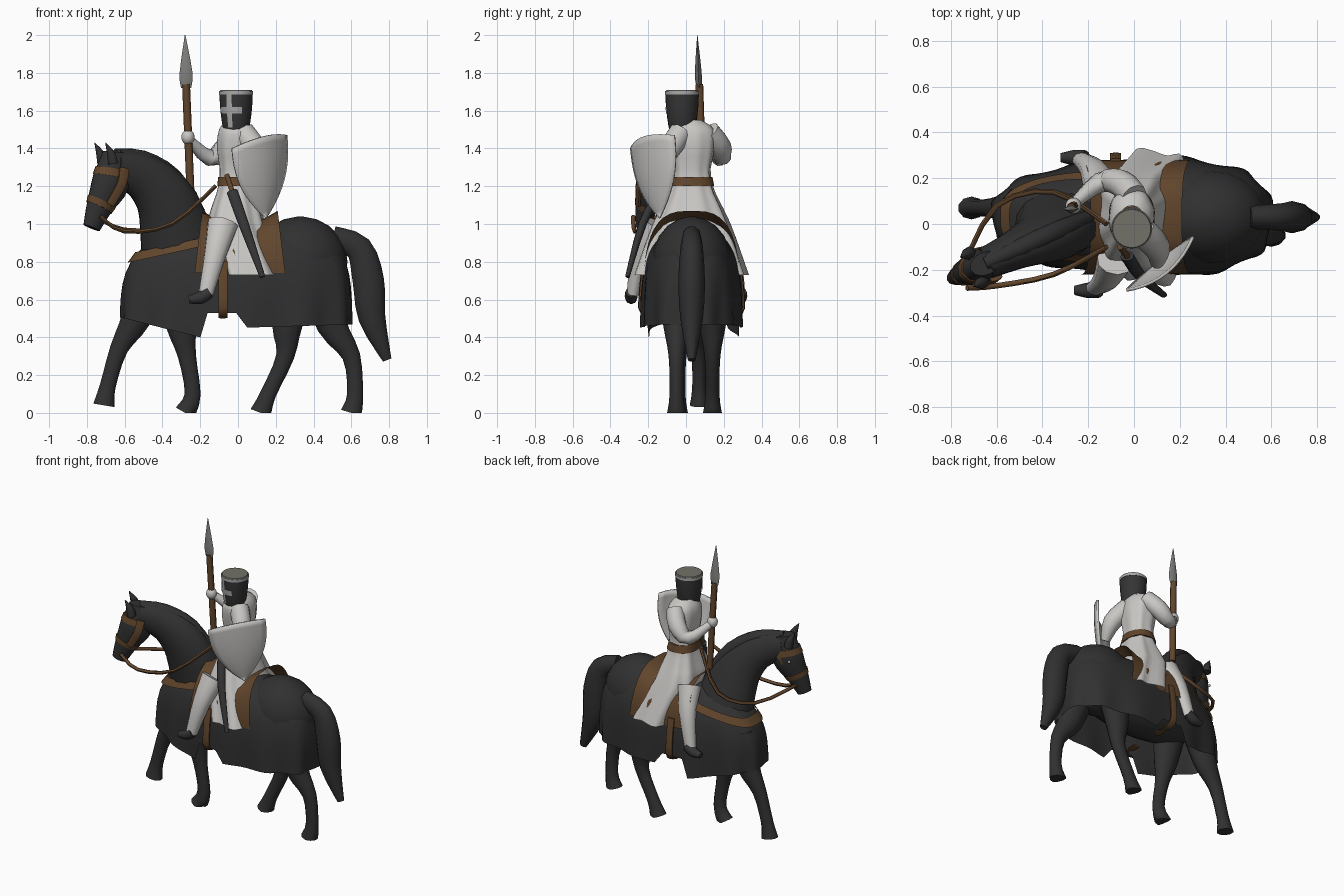
import bpy
import bmesh
from math import sin, cos, pi, tau, radians, copysign
from mathutils import Vector

default_cube = bpy.data.objects.get("Cube")
if default_cube:
    bpy.data.objects.remove(default_cube, do_unlink=True)


def material(name, red, green, blue):
    made = bpy.data.materials.new(name)
    made.use_nodes = True
    made.diffuse_color = (red, green, blue, 1)
    shader = made.node_tree.nodes["Principled BSDF"]
    shader.inputs["Base Color"].default_value = made.diffuse_color
    return made


BLACK = material("horse black", .03, .03, .03)
LEATHER = material("brown leather", .12, .06, .025)
WHITE = material("white cloth", .58, .57, .55)
STEEL = material("pale steel", .4, .4, .4)
SPEAR = material("dull spear metal", .22, .22, .21)
IRON = material("dark iron", .035, .035, .035)
CAP = material("olive grey metal", .17, .17, .14)


def grid(name, paint, rows, closed=True, caps=True):
    """Skin a mesh over rows of points; closed wraps each row, caps fills the ends."""
    bm = bmesh.new()
    verts = [[bm.verts.new(point) for point in row] for row in rows]
    count = len(rows[0])
    for row, following in zip(verts, verts[1:]):
        for i in range(count if closed else count - 1):
            j = (i + 1) % count
            bm.faces.new((row[i], row[j], following[j], following[i]))
    if closed and caps:
        bm.faces.new(verts[0])
        bm.faces.new(verts[-1])
    bmesh.ops.recalc_face_normals(bm, faces=bm.faces[:])
    for face in bm.faces:
        face.smooth = True
    for edge in bm.edges:
        edge.smooth = edge.calc_face_angle(0) < radians(60)
    mesh = bpy.data.meshes.new(name)
    bm.to_mesh(mesh)
    bm.free()
    mesh.materials.append(paint)
    made = bpy.data.objects.new(name, mesh)
    bpy.context.collection.objects.link(made)
    return made


def steps(count, start=0, end=1):
    return [start + (end - start) * i / count for i in range(count + 1)]


def rounded(value, power):
    return copysign(abs(value) ** power, value)


def sample(values, t):
    """Smooth curve through evenly spaced values, with t from start to end."""
    last = len(values) - 1
    i = min(int(t * last), last - 1)
    f = t * last - i
    a, b, c, d = (values[min(max(k, 0), last)] for k in (i - 1, i, i + 1, i + 2))
    return b + ((c - a) + (a * 2 - b * 5 + c * 4 - d + ((b - c) * 3 + d - a) * f) * f) * (f / 2)


def tube(name, paint, path, radii, flat=1, side=(0, 1, 0), sides=10):
    """Loft ellipses along a smooth path, kept above ground; flat is depth over width."""
    path = [Vector(point) for point in path]
    times = steps(3 * len(path) - 3)
    centres = [sample(path, t) for t in times]
    rows = []
    for k, centre in enumerate(centres):
        along = (centres[min(k + 1, len(centres) - 1)] - centres[max(k - 1, 0)]).normalized()
        across = Vector(side)
        across = (across - along * across.dot(along)).normalized()
        depth = across.cross(along) * flat
        radius = sample(radii, times[k])
        row = [centre + (across * cos(a) + depth * sin(a)) * radius for a in steps(sides, 0, tau)[:-1]]
        rows.append([(x, y, max(0, z)) for x, y, z in row])
    return grid(name, paint, rows)


def stack(name, paint, centre, heights, widths, depths, folds=0, trail=0, square=0, caps=True):
    """Level ovals over smooth profiles; lower down they fold, square off and drift back."""
    rows = []
    for t in steps(15):
        z = sample(heights, t)
        x = centre[0] + trail * max(0, 1 - z)
        power = 1 - square * t
        row = []
        for a in steps(48, 0, tau)[:-1]:
            wave = 1 + folds * t * sin(a * 8)
            row.append((x + sample(widths, t) * wave * rounded(cos(a), power),
                        centre[1] + sample(depths, t) * wave * rounded(sin(a), power), z))
        rows.append(row)
    return grid(name, paint, rows, caps=caps)


def ball(name, paint, centre, size):
    rows = [[(centre[0] + size[0] * sin(b) * cos(a), centre[1] + size[1] * sin(b) * sin(a),
              centre[2] + size[2] * cos(b)) for a in steps(20, 0, tau)[:-1]]
            for b in steps(10, .05, pi - .05)]
    return grid(name, paint, rows)


# Horse cloth: rounded outline narrowing to the back, with a split hem
MIDDLE = .03
SIDES = (("left", -1), ("right", 1))


def body_point(angle, z, out=0):
    narrowing = min(1, max(0, (z - .45) / .54)) ** 4
    front, back = -.62 + .3 * narrowing, .6 - .16 * narrowing
    half_width = .26 * (1.05 - narrowing) ** .5
    swell = out + .035 * sin(angle * 11) * max(0, .8 - z)
    x = (front + back) / 2 + ((back - front) / 2 + swell) * rounded(cos(angle), .85)
    taper = min(1, .8 + .3 * max(0, x + .6))
    return Vector((x, MIDDLE + (half_width + swell) * taper * rounded(sin(angle), .65), z))


def hem_height(x):
    if x < -.2:
        return .5 - .25 * (x + .6)
    return .53 if x < 0 else .45 + .03 * x


around = steps(96, 0, tau)[:-1]
rows = [[body_point(a, .8 + (hem_height(body_point(a, .5).x) - .8) * t) for a in around]
        for t in steps(5, 1, 0)]
rows += [[body_point(a, z) for a in around] for z in steps(6, .82, .99)]
rows.append([body_point(a, .99).lerp(Vector((.05, MIDDLE, 1)), .9) for a in around])
grid("horse_cloth", BLACK, rows, caps=False)
ball("horse_rump", BLACK, (.33, MIDDLE, .8), (.25, .21, .24))
ball("horse_belly", BLACK, (0, MIDDLE, .73), (.5, .19, .2))

# Neck, head, ears and mane on a plane turned to the left
ACROSS = Vector((-.45, 1, 0)).normalized()


def turned(x, z, out=0):
    return Vector((x, .45 * x + .12, z)) + ACROSS * out


HEAD = [turned(-.65, 1.38), turned(-.67, 1.23), turned(-.73, 1.1), turned(-.775, .98)]
HEAD_RADII = (.05, .077, .055, .035)
tube("horse_neck", BLACK, [(-.3, .03, .8), turned(-.37, 1.1), turned(-.5, 1.25), turned(-.65, 1.3)],
     (.155, .12, .09, .07), flat=1.4, sides=14)
tube("horse_head", BLACK, HEAD, HEAD_RADII, flat=1.4, side=ACROSS, sides=12)
tube("mane", BLACK, [turned(-.65, 1.37), turned(-.5, 1.35), turned(-.34, 1.25), turned(-.2, 1.06)],
     (.03, .04, .045, .03))

# Bridle, ears and eyes follow the head
for name, place in (("browband", .25), ("noseband", .66)):
    band = (place - .04, place + .04)
    tube(name, LEATHER, [sample(HEAD, t) for t in band],
         [sample(HEAD_RADII, t) * 1.06 for t in band], flat=1.4, side=ACROSS, sides=12)
for name, s in SIDES:
    cheek = [sample(HEAD, t) + ACROSS * s * sample(HEAD_RADII, t) * .93 for t in steps(3, .2, .66)]
    tube(name + "_cheek_strap", LEATHER, [p + Vector((.03, 0, 0)) for p in cheek],
         (.014, .012), flat=2.2, side=ACROSS, sides=6)
    ball(name + "_eye", STEEL, cheek[1] - Vector((.03, 0, 0)), (.01, .01, .01))
    ear = s * .07
    tube(name + "_ear", BLACK, [turned(-.69, 1.32, ear), turned(-.7, 1.37, ear), turned(-.73, 1.43, ear)],
         (.03, .025, .002), sides=6)
tube("left_rein", LEATHER, [(-.73, -.28, 1.04), (-.6, -.27, .96), (-.35, -.22, 1), (-.12, -.1, 1.2)],
     (.012, .012), sides=6)
tube("right_rein", LEATHER, [(-.75, -.19, 1.04), (-.6, .08, .97), (-.35, .14, 1), (-.12, 0, 1.2)],
     (.012, .012), sides=6)

# Striding legs: x of thigh, joint, shin, fetlock and toe
for name, y, lift, stride in (("front_right_leg", .07, .04, (-.47, -.54, -.63, -.69, -.71)),
                              ("front_left_leg", -.04, 0, (-.33, -.3, -.27, -.24, -.28)),
                              ("back_right_leg", .14, 0, (.3, .26, .25, .16, .12)),
                              ("back_left_leg", -.05, 0, (.43, .5, .6, .62, .6))):
    path = [(x, y, z + lift) for x, z in zip(stride, (.7, .46, .3, .1, 0))]
    tube(name, BLACK, path, (.1, .07, .042, .037, .05), flat=1.2)
tube("tail", BLACK, [(x, MIDDLE, z) for x, z in ((.5, .93), (.64, .87), (.69, .7), (.71, .5), (.79, .28))],
     (.05, .06, .07, .06, .02), flat=1.25)

# Saddle cloth, chest strap and girth
rows = []
for u in steps(6, -1, 1):
    rows.append([(.01 + .2 * u + .04 * u * (1 - sin(a)),
                  MIDDLE + .25 * rounded(cos(a), .65),
                  .74 + (.26 + .07 * u * u) * sin(a)) for a in steps(20, 0, pi)])
grid("saddle_cloth", LEATHER, rows, closed=False)
rows = []
for rise in (-.015, .04):
    strap = [(a, .81 + rise + .25 * max(0, body_point(a, .8).x + .57)) for a in steps(32, .6 * pi, 1.4 * pi)]
    rows.append([body_point(a, z, out=.015) for a, z in strap])
grid("chest_strap", LEATHER, rows, closed=False)
for name, s in SIDES:
    tube(name + "_girth", LEATHER, [(-.08, MIDDLE + s * reach, z) for reach, z in
                                    ((.25, .8), (.27, .66), (.26, .52), (.1, .51))],
         (.008, .008), flat=3.5, sides=6)

# Rider's robe and belt
stack("robe", WHITE, (-.01, MIDDLE), heights=(1.55, 1.5, 1.4, 1.23, 1, .73),
      widths=(.05, .09, .1, .085, .15, .17), depths=(.05, .12, .12, .1, .2, .29),
      folds=.06, trail=.35, square=.35, caps=False)
stack("belt", LEATHER, (-.01, MIDDLE), heights=(1.25, 1.2), widths=(.095, .1), depths=(.11, .12), square=.2)

# Rider's arms, legs and boots
tube("right_arm", WHITE, [(0, .12, 1.49), (-.06, .18, 1.41), (-.15, .18, 1.35), (-.26, .09, 1.45)],
     (.06, .06, .045, .024), side=(.3, 1, .5))
ball("right_hand", WHITE, (-.265, .08, 1.46), (.035, .035, .04))
tube("left_arm", WHITE, [(.03, -.03, 1.48), (.1, -.1, 1.38), (.1, -.17, 1.27)], (.065, .06, .03), side=(1, 0, 0))
for name, s in SIDES:
    ahead = -.03 - .03 * s
    tube(name + "_leg", WHITE, [(x + ahead, s * y, z) for x, y, z in
                                ((-.08, .16, 1), (-.12, .24, .84), (-.17, .28, .63))],
         (.07, .05, .034), flat=1.2)
    tube(name + "_boot", IRON, [(x + ahead, s * .29, z) for x, z in ((-.15, .64), (-.2, .61), (-.26, .6))],
         (.032, .034, .02), sides=8)

# Helmet with rim, flat cap and face cross
HELMET = (-.01, -.02)


def helmet_radius(z):
    return .088 - .5 * (1.7 - z) ** 2


wall = [helmet_radius(z) for z in steps(4, 1.5, 1.7)]
stack("helmet", IRON, HELMET, steps(4, 1.5, 1.7), wall, wall)
stack("helmet_rim", STEEL, HELMET, (1.685, 1.703), (.09, .09), (.09, .09))
stack("helmet_cap", CAP, HELMET, (1.7, 1.71), (.088, .083), (.088, .083))
for name, spread, bottom, top in (("face_bar", .17, 1.51, 1.685), ("eye_bar", .8, 1.585, 1.62)):
    rows = []
    for z in steps(4, bottom, top):
        radius = helmet_radius(z) + .004
        rows.append([(HELMET[0] + radius * cos(a), HELMET[1] + radius * sin(a), z)
                     for a in steps(10, -2 - spread, -2 + spread)])
    grid(name, STEEL, rows, closed=False)

# Curved shield, tapering to its foot
OUTWARD, HALF_WIDTH = Vector((.6, -.8, 0)), Vector((.145, .115, .035))
rows = []
for v in steps(12):
    taper = 1.01 - v ** 2.5
    centre = Vector((.115, -.18, 1.435)).lerp(Vector((.15, -.14, 1.03)), v)
    rows.append([])
    for u in steps(10, -1, 1):
        bulge = 1 - u * u
        crown = Vector((0, 0, .03 * (1 - v) * bulge))
        rows[-1].append(centre + HALF_WIDTH * taper * u + OUTWARD * .05 * taper * bulge + crown)
shield = grid("shield", WHITE, rows, closed=False)
shield.modifiers.new("thickness", "SOLIDIFY").thickness = .014

# Sword and lance
tube("scabbard", IRON, [(-.03, -.14, 1.17), (.03, -.23, 1), (.13, -.31, .72)], (.024, .022, .012), flat=1.3)
tube("sword_grip", LEATHER, [(-.03, -.14, 1.17), (-.06, -.1, 1.26)], (.014, .014))
tube("lance_shaft", LEATHER, [(-.25, .09, 1.13), (-.275, .07, 1.74)], (.021, .021), sides=8)
tube("lance_head", SPEAR, [(-.275, .07, 1.72), (-.275, .065, 1.8), (-.28, .06, 2)],
     (.014, .018, .001), flat=1.9, sides=4)
